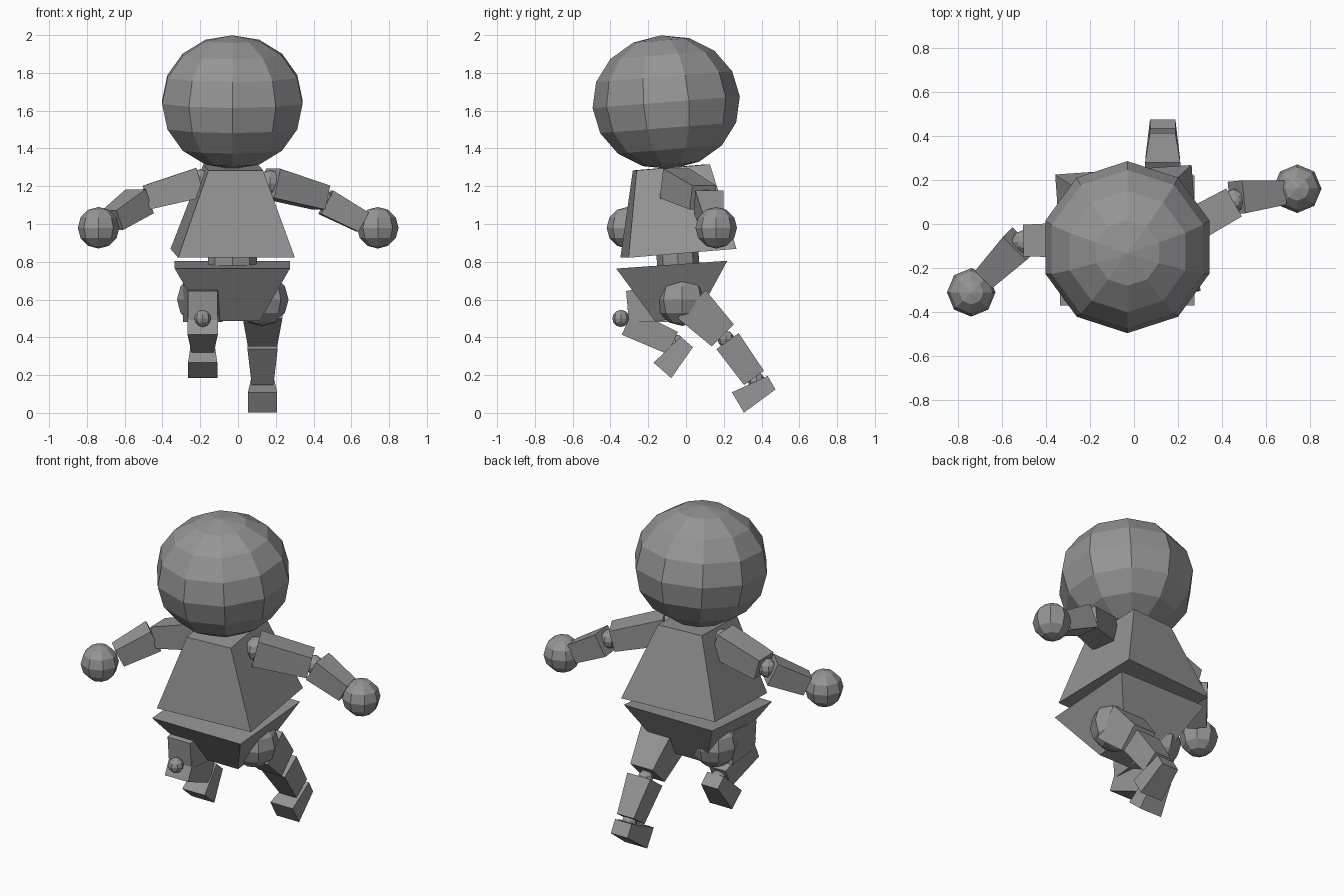
import bpy, bmesh, math
from mathutils import Vector, Matrix

if "Cube" in bpy.data.objects:
    bpy.data.objects.remove(bpy.data.objects["Cube"])

grey = bpy.data.materials.new("plain grey")
grey.diffuse_color = (0.30, 0.30, 0.30, 1)
grey.use_nodes = True
grey.node_tree.nodes["Principled BSDF"].inputs["Base Color"].default_value = grey.diffuse_color


def finish(name, bm, matrix):
    bmesh.ops.recalc_face_normals(bm, faces=bm.faces)
    mesh = bpy.data.meshes.new(name)
    bm.to_mesh(mesh)
    bm.free()
    mesh.materials.append(grey)
    obj = bpy.data.objects.new(name, mesh)
    obj.matrix_world = matrix
    bpy.context.collection.objects.link(obj)


def ball(name, centre, r, segments=8, rings=6, rz=None, rot=None):
    bm = bmesh.new()
    bmesh.ops.create_uvsphere(bm, u_segments=segments, v_segments=rings, radius=r)
    bmesh.ops.scale(bm, vec=(1, 1, (rz or r) / r), verts=bm.verts)
    finish(name, bm, Matrix.Translation(centre) @ (rot or Matrix()))


def block(name, a, b, size_a, size_b, side=(1, 0, 0), rot=None):
    """Tapered box from a to b; sizes are (along side, across side)."""
    a, b = Vector(a), Vector(b)
    length = (b - a).length
    if rot is None:
        z = (b - a).normalized()
        y = z.cross(Vector(side)).normalized()
        x = y.cross(z)
        rot = Matrix((x, y, z)).transposed().to_4x4()
    bm = bmesh.new()
    bmesh.ops.create_cube(bm, size=1)
    for v in bm.verts:
        s = size_b if v.co.z > 0 else size_a
        v.co = (v.co.x * s[0], v.co.y * s[1], (v.co.z + 0.5) * length)
    finish(name, bm, Matrix.Translation(a) @ rot)


def tilt(pitch, yaw=0):
    return Matrix.Rotation(math.radians(yaw), 4, 'Z') @ Matrix.Rotation(math.radians(pitch), 4, 'X')


# Head and trunk
ball("head", (-0.03, -0.105, 1.645), 0.391, 10, 8, 0.355, tilt(4.5))
block("torso", (-0.028, -0.04, 0.845), (-0.022, -0.075, 1.30),
      (0.62, 0.575), (0.29, 0.39), rot=tilt(4.7, 4))
block("pelvis", (-0.03, -0.055, 0.495), (-0.03, -0.04, 0.785),
      (0.29, 0.22), (0.61, 0.59), rot=tilt(4))
bm = bmesh.new()
bmesh.ops.create_cone(bm, cap_ends=True, segments=8, radius1=0.13, radius2=0.13, depth=0.12)
bmesh.ops.scale(bm, vec=(1, 0.86, 1), verts=bm.verts)
finish("waist", bm, Matrix.Translation((-0.03, -0.042, 0.80)) @ tilt(4.5))


def leg(label, x, hip, thigh, knee, shin, ankle, foot):
    """Points are (y, z) in the plane of the leg."""
    p = lambda q: (x, q[0], q[1])
    ball(label + "_hip", (x * 0.98, *hip), 0.14, 8, 6)
    block(label + "_thigh", p(thigh[0]), p(thigh[1]), (0.21, 0.21), (0.155, 0.165))
    ball(label + "_knee", p(knee), 0.045)
    block(label + "_shin", p(shin[0]), p(shin[1]), (0.16, 0.145), (0.115, 0.13))
    ball(label + "_ankle", p(ankle), 0.045)
    block(label + "_foot", p(foot[0]), p(foot[1]), (0.115, 0.083), (0.155, 0.125))


leg("left_leg", 0.13, (-0.02, 0.60), ((0.03, 0.575), (0.195, 0.41)), (0.212, 0.39),
    ((0.22, 0.38), (0.36, 0.185)), (0.372, 0.17), ((0.453, 0.16), (0.275, 0.055)))
leg("right_leg", -0.187, (-0.02, 0.60), ((-0.05, 0.585), (-0.31, 0.563)), (-0.345, 0.50),
    ((-0.31, 0.48), (-0.07, 0.37)), (-0.055, 0.37), ((0.005, 0.375), (-0.125, 0.225)))


def arm(label, shoulder, elbow, fore_start, wrist, hand):
    up = (0, 0, 1)
    ball(label + "_shoulder", shoulder, 0.07)
    block(label + "_upper_arm", shoulder, elbow, (0.16, 0.16), (0.13, 0.145), up)
    ball(label + "_elbow", Vector(elbow).lerp(Vector(fore_start), 0.5), 0.055)
    block(label + "_forearm", fore_start, wrist, (0.14, 0.15), (0.115, 0.11), up)
    ball(label + "_hand", hand, 0.11, 8, 6)


arm("left_arm", (0.17, -0.06, 1.215), (0.44, 0.09, 1.14), (0.465, 0.12, 1.115),
    (0.66, 0.14, 1.01), (0.74, 0.16, 0.98))
arm("right_arm", (-0.20, -0.07, 1.22), (-0.485, -0.075, 1.14), (-0.52, -0.09, 1.12),
    (-0.665, -0.235, 1.02), (-0.738, -0.31, 0.98))
